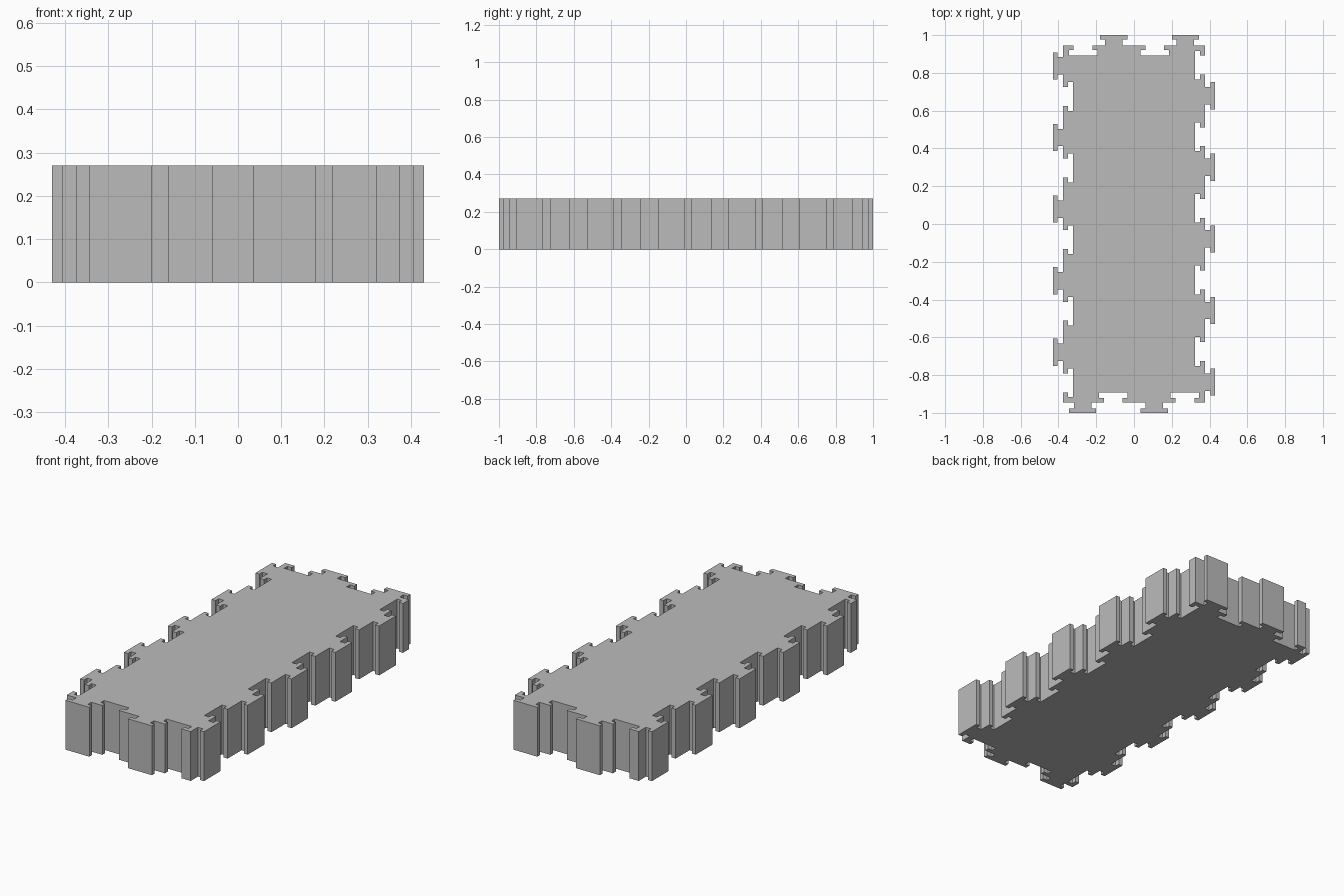
import bpy
import bmesh
from mathutils import Matrix, Vector
from math import pi

HALF_X, HALF_Y, HEIGHT = 0.43, 1.0, 0.27
PITCH = 0.379          # spacing of the interlocking teeth
TAB, LIP = 0.144, 0.026
# distances inward from the outermost line
TAB_IN, EDGE, LIP_IN, FLOOR = 0.024, 0.055, 0.080, 0.108

cube = bpy.data.objects.get("Cube")
if cube:
    bpy.data.objects.remove(cube, do_unlink=True)


def toothed_side(half_len, depth, first_tab, count):
    """One side as (along, outward) points: T-shaped tab, then T-shaped slot."""
    pts = []
    for k in range(count):
        a = first_tab + PITCH * k
        b = a + TAB
        e = b + 0.04           # slot mouth start
        m = e + 0.1            # slot mouth end
        pts += [(a + LIP, EDGE), (a + LIP, TAB_IN), (a, TAB_IN), (a, 0),
                (b, 0), (b, TAB_IN), (b - LIP, TAB_IN), (b - LIP, EDGE),
                (e, EDGE), (e, LIP_IN), (e - LIP, LIP_IN), (e - LIP, FLOOR),
                (m + LIP, FLOOR), (m + LIP, LIP_IN), (m, LIP_IN), (m, EDGE)]
    pts.append((half_len - EDGE, EDGE))
    return [Vector((u, v - depth, 0)) for u, v in pts]


# Outline: short and long side, then the same pair turned half way round
short = toothed_side(HALF_X, HALF_Y, -0.344, 2)
long = toothed_side(HALF_Y, HALF_X, -0.909, 5)
half = short + [Matrix.Rotation(pi / 2, 3, 'Z') @ p for p in long]
outline = half + [Matrix.Rotation(pi, 3, 'Z') @ p for p in half]

# Slab: extrude the outline upward
bm = bmesh.new()
base = bm.faces.new([bm.verts.new(p) for p in outline])
top = bmesh.ops.extrude_face_region(bm, geom=[base], use_keep_orig=True)
bmesh.ops.translate(bm, vec=(0, 0, HEIGHT),
                    verts=[g for g in top["geom"] if isinstance(g, bmesh.types.BMVert)])
bmesh.ops.recalc_face_normals(bm, faces=bm.faces)
mesh = bpy.data.meshes.new("interlocking_slab")
bm.to_mesh(mesh)
bm.free()
slab = bpy.data.objects.new("interlocking_slab", mesh)
bpy.context.collection.objects.link(slab)

# Plain grey
grey = bpy.data.materials.new("plain_grey")
grey.use_nodes = True
colour = (0.5, 0.5, 0.5, 1)
grey.diffuse_color = colour
grey.node_tree.nodes["Principled BSDF"].inputs["Base Color"].default_value = colour
mesh.materials.append(grey)
